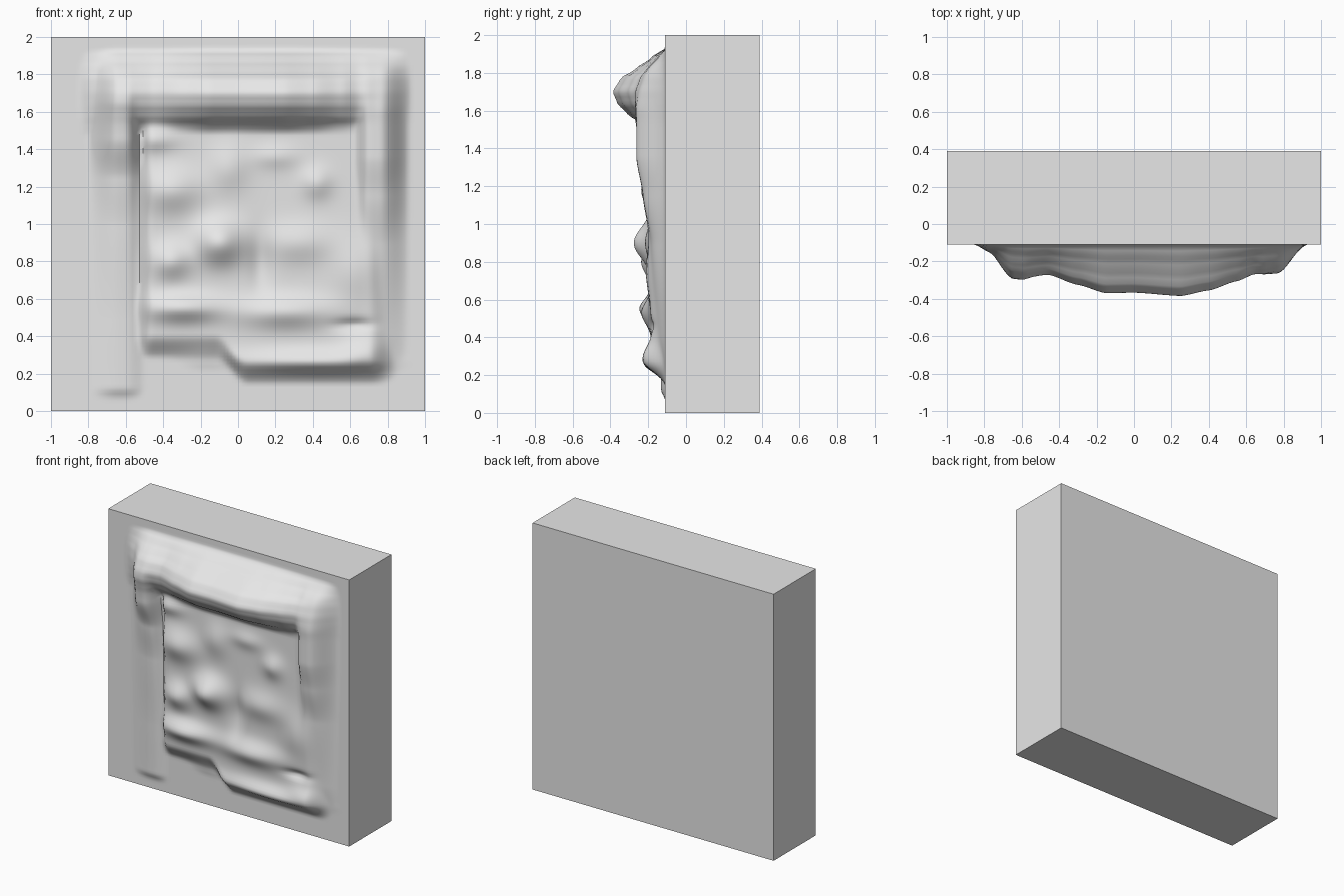
import bpy, bmesh, math

if "Cube" in bpy.data.objects:
    bpy.data.objects.remove(bpy.data.objects["Cube"])

N = 110            # relief grid resolution
FRONT, BACK = -0.11, 0.39


def lerp(pts, t):
    """Smooth interpolation through (position, value) pairs."""
    if t <= pts[0][0]:
        return pts[0][1]
    for (a, va), (b, vb) in zip(pts, pts[1:]):
        if t <= b:
            s = (t - a) / (b - a)
            s = 0.5 * s + 0.5 * s * s * (3 - 2 * s)
            return va + (vb - va) * s
    return pts[-1][1]


def step(a, b, t):
    s = max(0.0, min(1.0, (t - a) / (b - a)))
    return s * s * (3 - 2 * s)


# overhanging brow: vertical section and height along x
BROW_Z = [(1.46, 0), (1.52, .38), (1.58, .72), (1.64, .92), (1.70, 1), (1.77, .86), (1.82, .58), (1.88, .28), (1.94, 0)]
BROW_X = [(-.86, 0), (-.76, .05), (-.65, .165), (-.57, .18), (-.46, .165), (-.3, .22), (-.15, .265),
          (0, .262), (.25, .28), (.4, .25), (.55, .2), (.65, .16), (.78, .12), (.93, 0)]
# raised posts: height along z
RIGHT_POST = [(.15, 0), (.4, .04), (.9, .075), (1.15, .12), (1.35, .155), (1.6, .155), (1.8, .1), (1.93, 0)]
LEFT_POST = [(.05, 0), (.12, .025), (.5, .03), (1.0, .05), (1.25, .08), (1.45, .15), (1.65, .17), (1.8, .1), (1.92, 0)]
# lumps on the panel: x, z, half width, half height, strength
LUMPS = [
    (-.36, 1.18, .15, .11, .055), (-.10, .90, .12, .11, .095),
    (-.36, .80, .10, .09, .055), (-.30, .55, .20, .07, .065),
    (.25, .53, .24, .08, .055), (.42, .26, .42, .06, .045),
    (.68, .32, .12, .06, .03), (-.18, .28, .12, .05, .03),
    (.42, 1.22, .08, .08, .035), (.32, .90, .18, .10, .035),
    (.62, .75, .12, .16, .03), (-.05, 1.30, .10, .12, .03),
    (.20, 1.36, .12, .06, .02), (.12, .80, .06, .16, -.03),
    (-.45, 1.45, .12, .06, .03), (.62, .46, .10, .03, -.03),
    (-.72, .92, .05, .06, .015),
]


def relief(x, z):
    low = .22 + .14 * (1 - step(-.12, .05, x))
    panel = step(-.56, -.46, x) * (1 - step(.70, .86, x))
    panel *= step(low - .09, low + .05, z) * (1 - step(1.76, 1.92, z))
    lumps = sum(h * math.exp(-((x - cx) / sx) ** 2 - ((z - cz) / sz) ** 2)
                for cx, cz, sx, sz, h in LUMPS)
    h = panel * .075 + lumps * (.3 + .7 * panel)
    right = lerp(RIGHT_POST, z) * step(.58, .70, x) * (1 - step(.76, .93, x))
    left = lerp(LEFT_POST, z) * step(-.82, -.64, x) * (1 - step(-.60, -.48, x))
    brow = lerp(BROW_Z, z) * lerp(BROW_X, x)
    # soft maximum blends the parts together
    h = sum(max(v, 0) ** 5 for v in (h, right, left, brow)) ** .2
    border = step(0, .1, 1 - abs(x)) * step(.03, .12, z) * step(.05, .1, 2 - z)
    return max(0, h - .003) * border


stone = bpy.data.materials.new("stone grey")
stone.diffuse_color = (0.8, 0.8, 0.8, 1)
stone.use_nodes = True
stone.node_tree.nodes["Principled BSDF"].inputs["Base Color"].default_value = stone.diffuse_color

bm = bmesh.new()
# carved front
grid = []
for j in range(N + 1):
    z = 2 * j / N
    grid.append([bm.verts.new((-1 + 2 * i / N, FRONT - relief(-1 + 2 * i / N, z), z)) for i in range(N + 1)])
for j in range(N):
    for i in range(N):
        bm.faces.new((grid[j][i], grid[j][i + 1], grid[j + 1][i + 1], grid[j + 1][i]))
# slab sides and back
bl, br, tr, tl = [bm.verts.new((x, BACK, z)) for x, z in ((-1, 0), (1, 0), (1, 2), (-1, 2))]
bm.faces.new((bl, tl, tr, br))
bm.faces.new([bl, br] + grid[0][::-1])
bm.faces.new([tr, tl] + grid[N])
bm.faces.new([tl, bl] + [r[0] for r in grid])
bm.faces.new([br, tr] + [r[N] for r in grid][::-1])
bmesh.ops.recalc_face_normals(bm, faces=bm.faces)

mesh = bpy.data.meshes.new("carved_slab")
bm.to_mesh(mesh)
bm.free()
mesh.materials.append(stone)
slab = bpy.data.objects.new("carved_slab", mesh)
bpy.context.collection.objects.link(slab)
bpy.context.view_layer.objects.active = slab
slab.select_set(True)
bpy.ops.object.shade_smooth_by_angle(angle=math.radians(50))
